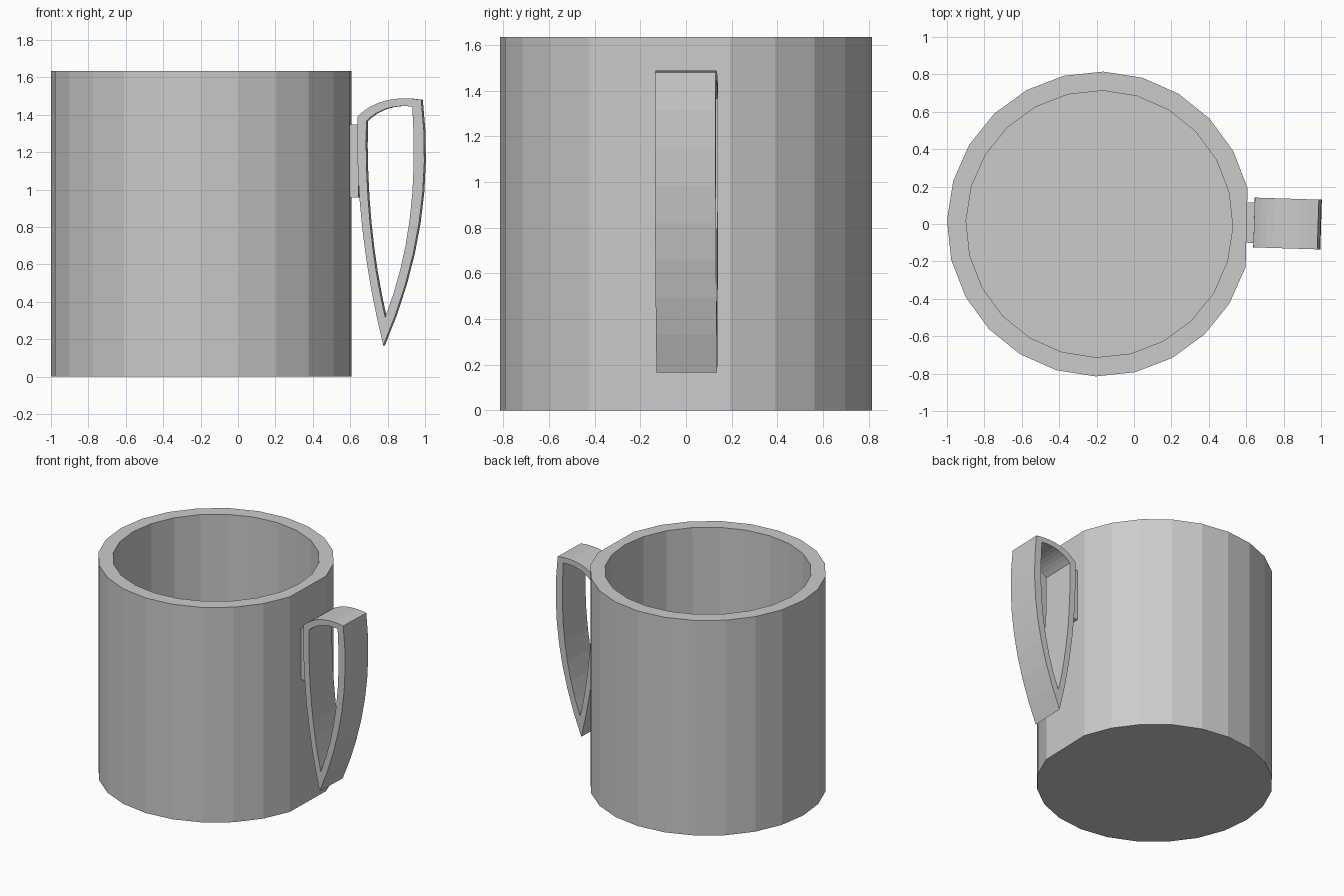
import bpy, bmesh
from math import sin, cos, radians, tau
from mathutils import Vector, Matrix

cube = bpy.data.objects.get("Cube")
if cube:
    bpy.data.objects.remove(cube)

# Single grey clay colour
grey = bpy.data.materials.new("plain_grey")
grey.use_nodes = True
colour = (0.6, 0.6, 0.6, 1)
grey.diffuse_color = colour
grey.node_tree.nodes["Principled BSDF"].inputs["Base Color"].default_value = colour

SIDES = 24
AXIS = Vector((-0.185, 0, 0))
TURN = radians(-1.4)


def finish(name, bm):
    bmesh.ops.recalc_face_normals(bm, faces=bm.faces)
    mesh = bpy.data.meshes.new(name)
    bm.to_mesh(mesh)
    bm.free()
    mesh.materials.append(grey)
    obj = bpy.data.objects.new(name, mesh)
    bpy.context.collection.objects.link(obj)
    return obj


def loft(name, rings, closed):
    """Join equal rings with quads; loop back to the first ring or cap the ends."""
    bm = bmesh.new()
    loops = [[bm.verts.new(p) for p in ring] for ring in rings]
    pairs = list(zip(loops, loops[1:]))
    if closed:
        pairs.append((loops[-1], loops[0]))
    else:
        bm.faces.new(loops[0])
        bm.faces.new(loops[-1])
    for a, b in pairs:
        for i in range(len(a)):
            j = (i + 1) % len(a)
            bm.faces.new((a[i], a[j], b[j], b[i]))
    return finish(name, bm)


def circle(radius, z, flat=False):
    pts = [AXIS + Vector((radius * cos(TURN + tau * i / SIDES),
                          radius * sin(TURN + tau * i / SIDES), z))
           for i in range(SIDES)]
    if flat:  # flattened side where the handle is fixed
        pts[0] = (pts[1] + pts[-1]) / 2
    return pts


def arc(start, middle, end, steps=8):
    """Quadratic curve through three points, without its last point."""
    a, m, b = map(Vector, (start, middle, end))
    c = 2 * m - (a + b) / 2
    ts = [i / steps for i in range(steps)]
    return [a * (1 - t) ** 2 + c * 2 * t * (1 - t) + b * t * t for t in ts]


def outline(left, crown, right, bulge, tip, inward):
    return arc(left, crown, right) + arc(right, bulge, tip) + arc(tip, inward, left)


# Hollow cup body
loft("cup_body", [circle(0.815, 0, True), circle(0.815, 1.635, True),
                  circle(0.713, 1.635), circle(0.713, 0.1)], closed=False)

# Pointed handle loop with constant width
outer = outline((0.642, 1.39), (0.79, 1.475), (0.984, 1.48),
                (0.972, 0.82), (0.781, 0.166), (0.67, 0.78))
inner = outline((0.69, 1.366), (0.80, 1.433), (0.936, 1.444),
                (0.922, 0.84), (0.791, 0.318), (0.71, 0.82))
half = 0.133
rings = [[(p.x, y, p.y) for p in line]
         for line, y in ((outer, -half), (outer, half), (inner, half), (inner, -half))]
handle = loft("handle", rings, closed=True)
pivot = Matrix.Translation((0.9, 0, 0))
handle.data.transform(pivot @ Matrix.Rotation(radians(-1.8), 4, "Z") @ pivot.inverted())

# Mounting block between cup and handle
bm = bmesh.new()
bmesh.ops.create_cube(bm, size=1, matrix=Matrix.Translation((0.623, 0.007, 1.153))
                      @ Matrix.Rotation(TURN, 4, "Z")
                      @ Matrix.Diagonal((0.05, 0.215, 0.39, 1)))
finish("handle_mount", bm)
